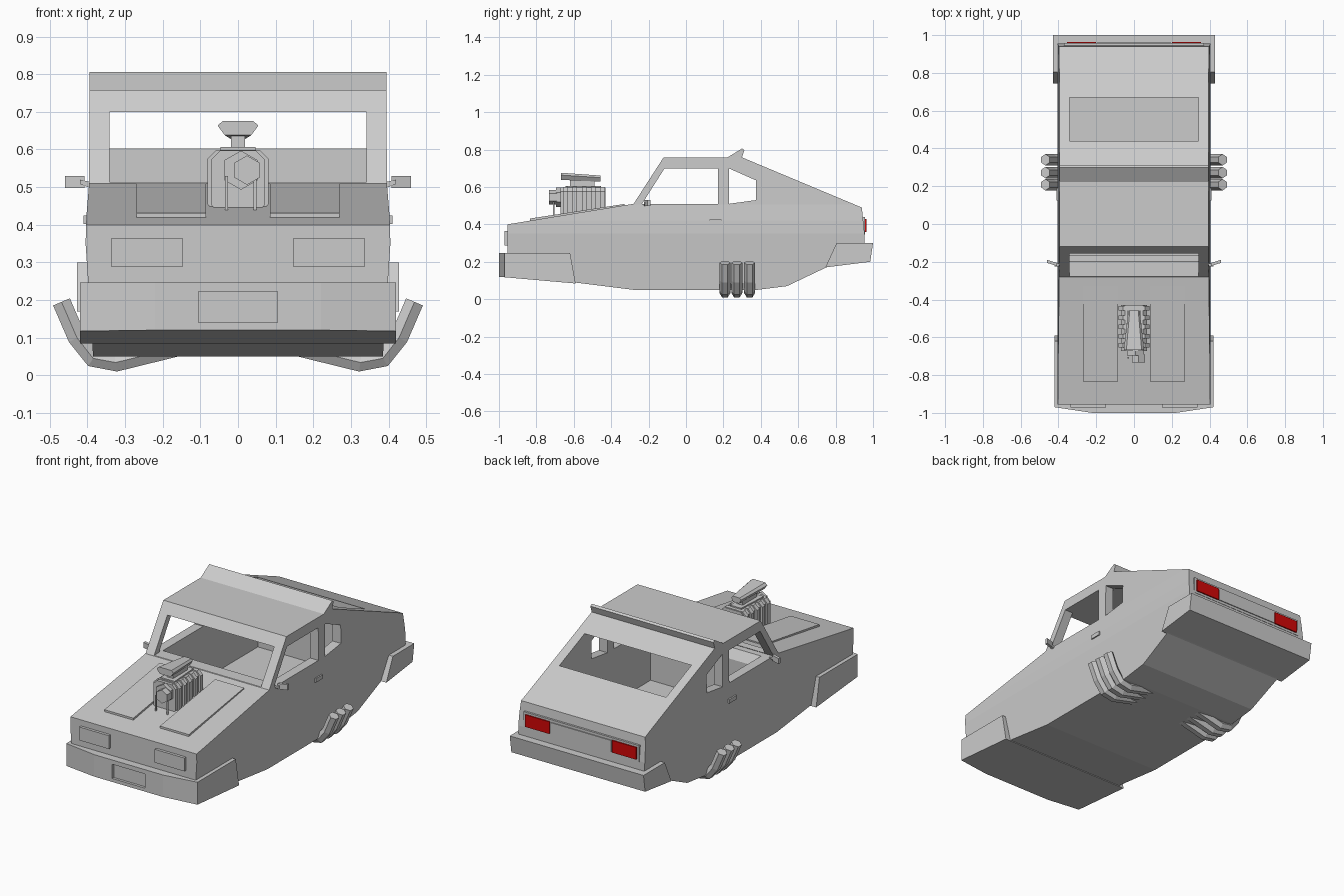
import bpy, bmesh, math
from mathutils import Vector

if "Cube" in bpy.data.objects:
    bpy.data.objects.remove(bpy.data.objects["Cube"])


def material(name, rgb):
    m = bpy.data.materials.new(name)
    m.diffuse_color = (*rgb, 1)
    m.use_nodes = True
    m.node_tree.nodes["Principled BSDF"].inputs["Base Color"].default_value = m.diffuse_color
    return m


GREY = material("body grey", (0.6, 0.6, 0.6))
RED = material("tail light red", (0.65, 0.002, 0.002))


def finish(name, bm, mat=GREY):
    bmesh.ops.recalc_face_normals(bm, faces=bm.faces)
    me = bpy.data.meshes.new(name)
    bm.to_mesh(me)
    bm.free()
    me.materials.append(mat)
    ob = bpy.data.objects.new(name, me)
    bpy.context.collection.objects.link(ob)
    return ob


def loft(name, rings, mat=GREY):
    """Skin closed rings of equal length and cap both ends."""
    bm = bmesh.new()
    vs = [[bm.verts.new(p) for p in r] for r in rings]
    n = len(rings[0])
    for a, b in zip(vs, vs[1:]):
        for i in range(n):
            bm.faces.new((a[i], a[(i + 1) % n], b[(i + 1) % n], b[i]))
    bm.faces.new(vs[0])
    bm.faces.new(vs[-1])
    return finish(name, bm, mat)


def prism(name, pts, axis, a, b, mat=GREY):
    k = "XYZ".index(axis)

    def ring(d):
        return [Vector(p[:k] + (d,) + p[k:]) for p in pts]
    return loft(name, [ring(a), ring(b)], mat)


def box(name, x0, x1, y0, y1, z0, z1, mat=GREY):
    return prism(name, [(x0, y0), (x1, y0), (x1, y1), (x0, y1)], "Z", z0, z1, mat)


def cut(ob, cutter):
    cutter.hide_render = True
    m = ob.modifiers.new("cut", "BOOLEAN")
    m.operation = "DIFFERENCE"
    m.solver = "EXACT"
    m.object = cutter
    bpy.context.view_layer.objects.active = ob
    bpy.ops.object.modifier_apply(modifier=m.name)
    bpy.data.objects.remove(cutter, do_unlink=True)


# Body: side profile, with flanks bulging slightly at the belt line
profile = [(-0.955, 0.40), (-0.955, 0.14), (-0.6, 0.09), (-0.28, 0.05), (0.38, 0.05),
           (0.54, 0.07), (0.75, 0.17), (0.955, 0.21), (0.955, 0.35), (0.94, 0.49),
           (0.30, 0.758), (-0.12, 0.758), (-0.28, 0.51)]
body = prism("car_body", profile, "X", -1, 1)
bm = bmesh.new()
bm.from_mesh(body.data)
levels = [(0.05, 0.385), (0.35, 0.405), (0.42, 0.403), (0.505, 0.396), (0.758, 0.394)]
for z, w in levels[1:4]:
    bmesh.ops.bisect_plane(bm, geom=bm.verts[:] + bm.edges[:] + bm.faces[:],
                           plane_co=(0, 0, z), plane_no=(0, 0, 1))
for v in bm.verts:
    for (z0, w0), (z1, w1) in zip(levels, levels[1:]):
        if z0 - 1e-4 <= v.co.z <= z1 + 1e-4:
            w = w0 + (w1 - w0) * (v.co.z - z0) / (z1 - z0)
            v.co.x = math.copysign(w, v.co.x)
            break
bm.to_mesh(body.data)
bm.free()

# Cabin hollow, opening through windscreen and rear window
cut(body, prism("cabin_cutter", [(-0.36, 0.513), (-0.20, 0.513), (-0.165, 0.46),
    (-0.165, 0.2), (0.67, 0.2), (0.67, 0.85), (0.45, 0.85), (0.45, 0.70), (-0.36, 0.70)],
    "X", -0.342, 0.342))
# Side windows
cut(body, prism("door_window_cutter", [(-0.235, 0.51), (0.17, 0.51), (0.17, 0.699),
    (-0.115, 0.699)], "X", -1, 1))
cut(body, prism("quarter_window_cutter", [(0.23, 0.51), (0.375, 0.53), (0.375, 0.635),
    (0.23, 0.699)], "X", -1, 1))

# Roof spoiler
prism("roof_spoiler", [(0.22, 0.757), (0.30, 0.806), (0.312, 0.797), (0.297, 0.752)],
      "X", -0.394, 0.394)

# Front bumper with swept corners and a recessed plate
outline = [(-0.42, -0.60), (-0.42, -0.97), (-0.22, -1.0), (0.22, -1.0), (0.42, -0.97), (0.42, -0.60)]
top = [(x, y if y < -0.7 else -0.62, 0.247) for x, y in outline]
low = [(x, y if y < -0.7 else -0.59, 0.12 - (y + 1) * 0.09) for x, y in outline]
front_bumper = loft("front_bumper", [low, top])
cut(front_bumper, box("plate_cutter", -0.105, 0.105, -1.1, -0.985, 0.14, 0.222))

# Rear bumper
prism("rear_bumper", [(0.745, 0.17), (0.805, 0.30), (1.0, 0.30), (0.985, 0.20)],
      "X", -0.428, 0.428)

# Tail panel
box("tail_panel", -0.37, 0.37, 0.94, 0.957, 0.345, 0.44)
box("tail_centre_panel", -0.195, 0.195, 0.95, 0.962, 0.36, 0.425)

# Parts on both sides
for s, side in ((-1, "left"), (1, "right")):
    def sx(a, b):
        return sorted((s * a, s * b))
    box(f"headlight_{side}", *sx(0.147, 0.336), -0.971, -0.94, 0.288, 0.365)
    box(f"tail_light_{side}", *sx(0.2, 0.355), 0.955, 0.964, 0.358, 0.428, RED)
    prism(f"hood_panel_{side}", [(-0.835, 0.41), (-0.835, 0.431), (-0.33, 0.509),
          (-0.33, 0.49)], "X", *sx(0.085, 0.27))
    box(f"door_handle_{side}", *sx(0.39, 0.411), 0.125, 0.19, 0.402, 0.425)
    # Mirror: stalk and angled head
    prism(f"mirror_stalk_{side}", [(s * 0.385, 0.495), (s * 0.385, 0.512),
          (s * 0.42, 0.52), (s * 0.42, 0.508)], "Y", -0.225, -0.21)
    prism(f"mirror_head_{side}", [(s * 0.408, -0.222), (s * 0.408, -0.206),
          (s * 0.46, -0.19), (s * 0.46, -0.206)], "Z", 0.498, 0.53)
    # Three hexagonal side pipes swept along a bent path
    path = [Vector((s * x, 0, z)) for x, z in
            ((0.13, 0.082), (0.325, 0.034), (0.385, 0.045), (0.428, 0.10), (0.469, 0.195))]
    for i, y in enumerate((0.208, 0.272, 0.34)):
        rings = []
        for j, p in enumerate(path):
            t = (path[min(j + 1, 4)] - path[max(j - 1, 0)]).normalized()
            n = Vector((-t.z, 0, t.x))
            rings.append([p + Vector((0, y, 0)) + n * 0.028 * math.sin(a)
                          + Vector((0, 0.030 * math.cos(a), 0))
                          for a in (k * math.pi / 3 for k in range(6))])
        loft(f"side_pipe_{side}_{i + 1}", rings)


# Blower on the hood: octagonal case with ribs
def octagon(w, z0, z1, c):
    return [(-w + c, z0), (w - c, z0), (w, z0 + c), (w, z1 - c),
            (w - c, z1), (-w + c, z1), (-w, z1 - c), (-w, z0 + c)]


prism("blower_case", octagon(0.07, 0.43, 0.597, 0.022), "Y", -0.672, -0.43)
for i in range(5):
    y = -0.655 + i * 0.049
    prism(f"blower_rib_{i + 1}", octagon(0.081, 0.43, 0.599, 0.024), "Y", y, y + 0.024)


def hexagon(cx, cz, r):
    return [(cx + r * math.sin(k * math.pi / 3), cz + r * math.cos(k * math.pi / 3))
            for k in range(6)]


# Pulley, shaft and support legs
prism("pulley_hub", hexagon(0.008, 0.545, 0.052), "Y", -0.695, -0.67)
prism("pulley", hexagon(0.024, 0.545, 0.039), "Y", -0.732, -0.69)
for x in (-0.03, 0.045):
    box("belt_leg", x - 0.004, x + 0.004, -0.712, -0.704, 0.43, 0.53)

# Intake neck and tapered scoop
prism("intake_flange", [(-0.046, -0.645), (0.046, -0.645), (0.034, -0.455),
                        (-0.034, -0.455)], "Z", 0.59, 0.606)
prism("intake_neck", [(-0.019, -0.62), (0.019, -0.62), (0.019, -0.49),
                      (-0.019, -0.49)], "Z", 0.60, 0.642)


def scoop_ring(y, w, z0, z1):
    m = (z0 + 2 * z1) / 3
    return [(-w * 0.65, y, z0), (w * 0.65, y, z0), (w, y, m),
            (w * 0.75, y, z1), (-w * 0.75, y, z1), (-w, y, m)]


loft("intake_scoop", [scoop_ring(-0.667, 0.054, 0.638, 0.676),
                      scoop_ring(-0.458, 0.03, 0.628, 0.661)])
